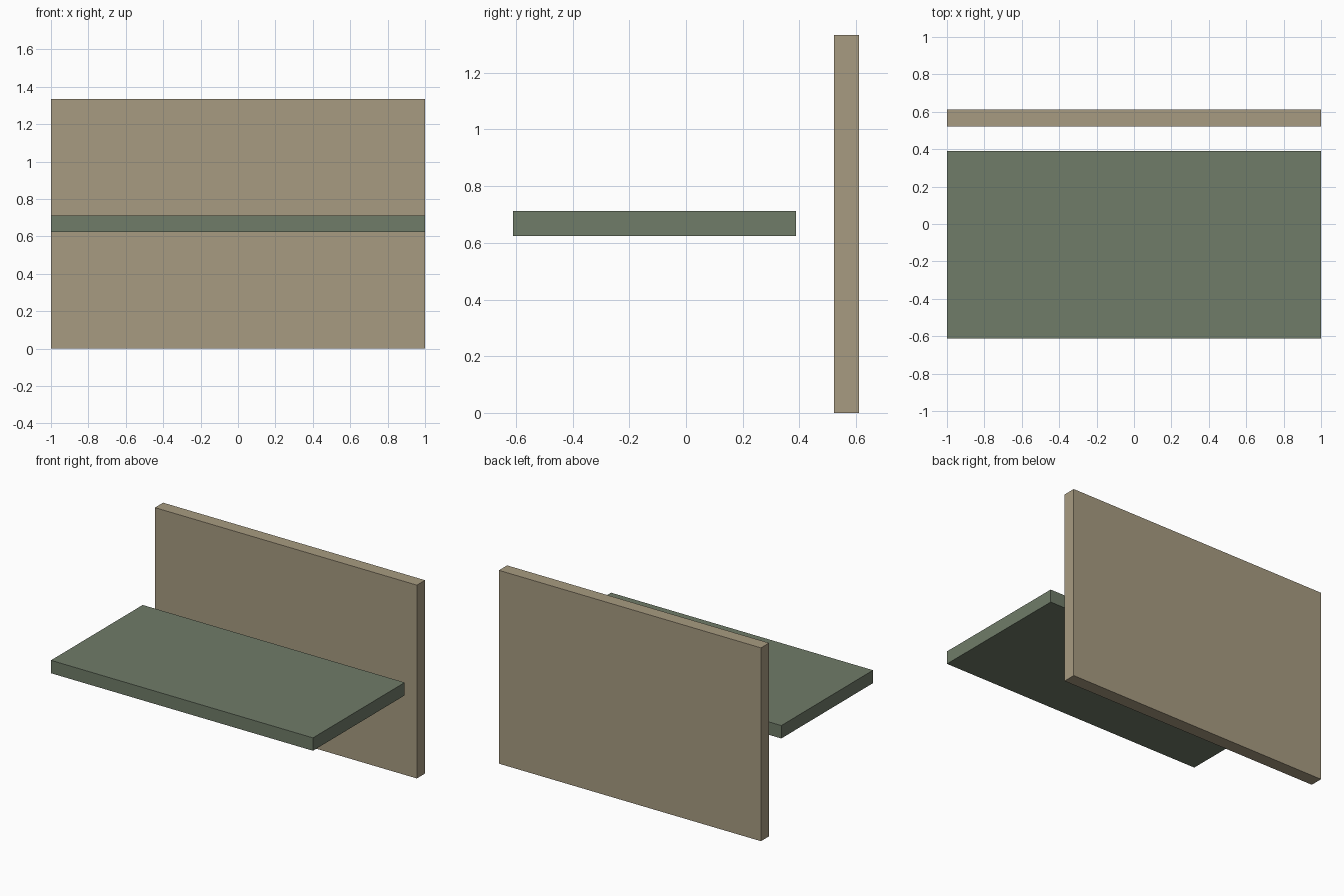
import bpy

if "Cube" in bpy.data.objects:
    bpy.data.objects.remove(bpy.data.objects["Cube"])


def material(name, color):
    mat = bpy.data.materials.new(name)
    mat.diffuse_color = (*color, 1.0)
    mat.use_nodes = True
    mat.node_tree.nodes["Principled BSDF"].inputs["Base Color"].default_value = mat.diffuse_color
    return mat


def panel(name, y_range, z_range, mat, width=2.0):
    """Box centred on x = 0, spanning the given y and z ranges."""
    (y0, y1), (z0, z1) = y_range, z_range
    bpy.ops.mesh.primitive_cube_add(size=1, location=(0, (y0 + y1) / 2, (z0 + z1) / 2))
    obj = bpy.context.object
    obj.name = name
    obj.scale = (width, y1 - y0, z1 - z0)
    bpy.ops.object.transform_apply(location=False, rotation=False, scale=True)
    obj.data.materials.append(mat)
    return obj


# Floating horizontal seat board
panel("seat", (-0.611, 0.389), (0.624, 0.713), material("green", (0.16, 0.20, 0.14)))

# Upright back board, standing on the ground behind a gap
panel("backrest", (0.522, 0.611), (0.0, 1.334), material("tan", (0.39, 0.33, 0.22)))
